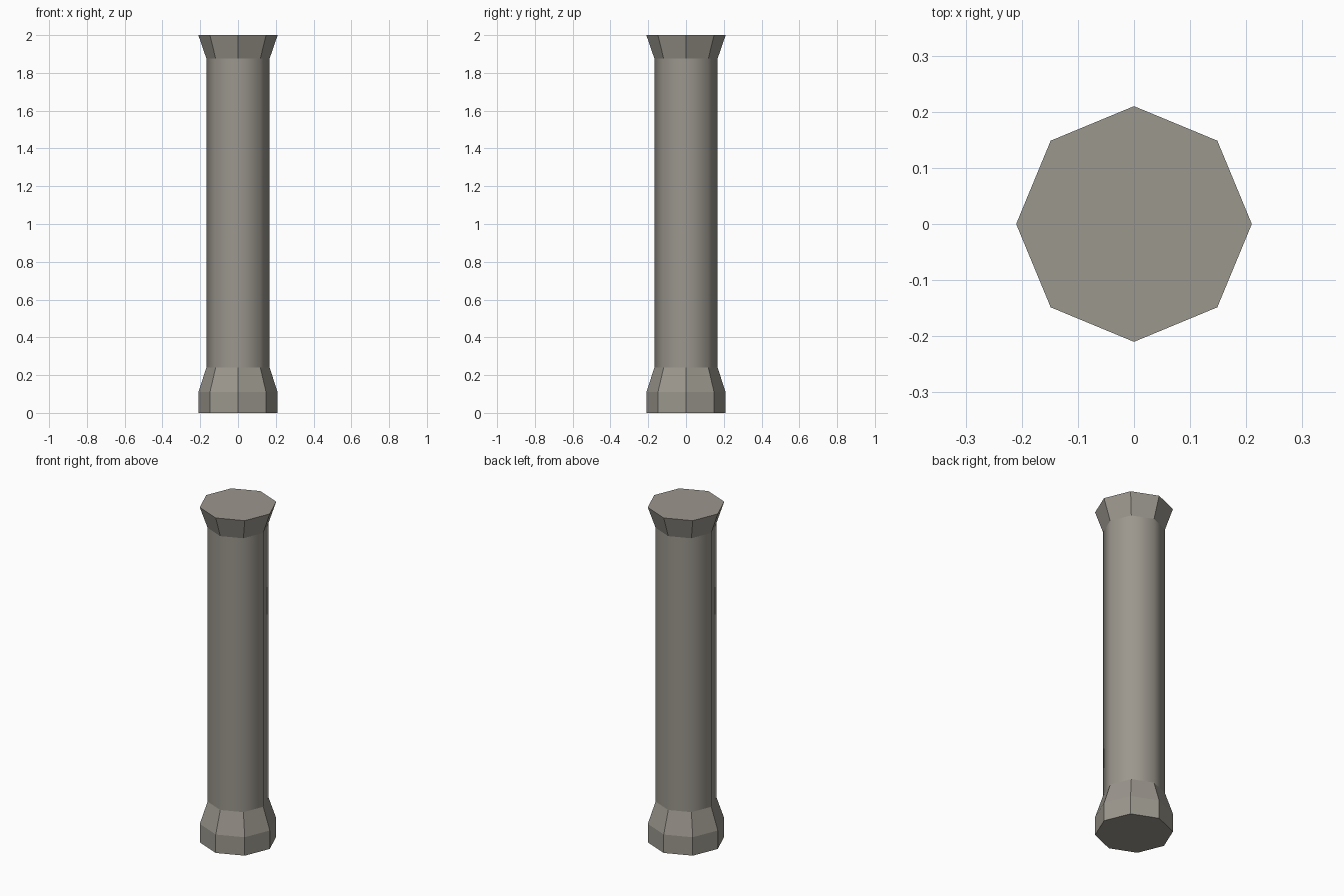
import bpy, bmesh, math

if "Cube" in bpy.data.objects:
    bpy.data.objects.remove(bpy.data.objects["Cube"])

SIDES = 8
# (radius, height) rings from the floor up
PROFILE = [(0.21, 0.0), (0.21, 0.11), (0.167, 0.24), (0.167, 1.875), (0.21, 2.0)]
SHAFT = 2  # profile segment that is shaded smooth

stone = bpy.data.materials.new("warm grey stone")
stone.diffuse_color = (0.33, 0.31, 0.27, 1)
stone.use_nodes = True
stone.node_tree.nodes["Principled BSDF"].inputs["Base Color"].default_value = stone.diffuse_color

bm = bmesh.new()
rings = []
for r, z in PROFILE:
    rings.append([bm.verts.new((r * math.cos(i * math.tau / SIDES),
                                r * math.sin(i * math.tau / SIDES), z))
                  for i in range(SIDES)])

# plinth, lower flare, shaft and capital walls
for k in range(len(rings) - 1):
    a, b = rings[k], rings[k + 1]
    for i in range(SIDES):
        j = (i + 1) % SIDES
        f = bm.faces.new((a[i], a[j], b[j], b[i]))
        f.smooth = (k == SHAFT)

# bottom and top caps
bm.faces.new(rings[0][::-1])
bm.faces.new(rings[-1])

# only edges between two shaft faces stay soft
for e in bm.edges:
    e.smooth = all(f.smooth for f in e.link_faces)

mesh = bpy.data.meshes.new("column")
bm.to_mesh(mesh)
bm.free()
mesh.materials.append(stone)
column = bpy.data.objects.new("column", mesh)
bpy.context.collection.objects.link(column)
